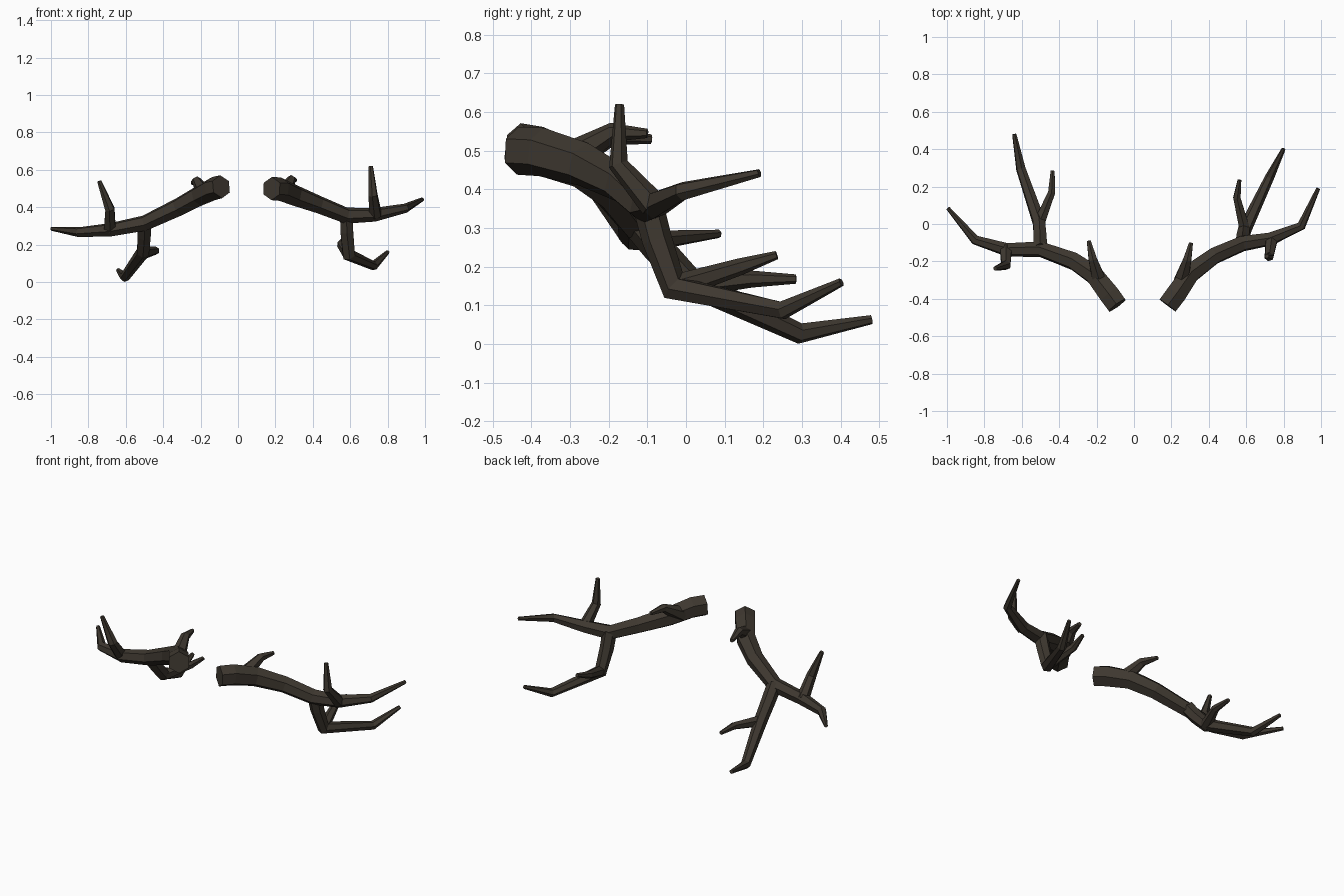
import bpy, math
from mathutils import Vector

horn = bpy.data.materials.new("dark brown horn")
horn.diffuse_color = (0.048, 0.039, 0.029, 1)
SIDES = 6


def tine(verts, faces, path):
    """Tapered six-sided tube through (x, y, z, radius) points, capped at both ends."""
    pts = [Vector(p[:3]) for p in path]
    start = len(verts)
    n = len(pts)
    up = None
    for i, p in enumerate(pts):
        a = (p - pts[i - 1]).normalized() if i > 0 else None
        b = (pts[i + 1] - p).normalized() if i < n - 1 else None
        d = ((a or b) + (b or a)).normalized()
        # carry the ring's orientation along the path to avoid twisting
        ref = up if up is not None else (Vector((0, 0, 1)) if abs(d.z) < 0.8 else Vector((0, -1, 0)))
        up = (ref - d * ref.dot(d)).normalized()
        side = d.cross(up)
        for k in range(SIDES):
            t = 2 * math.pi * k / SIDES
            verts.append(p + (up * math.cos(t) + side * math.sin(t)) * path[i][3])
    for i in range(n - 1):
        for k in range(SIDES):
            k2 = (k + 1) % SIDES
            r = start + i * SIDES
            faces.append((r + k, r + k2, r + SIDES + k2, r + SIDES + k))
    faces.append([start + k for k in reversed(range(SIDES))])
    faces.append([start + (n - 1) * SIDES + k for k in range(SIDES)])


def antler(name, paths):
    verts, faces = [], []
    for p in paths:
        tine(verts, faces, p)
    mesh = bpy.data.meshes.new(name)
    mesh.from_pydata(verts, [], faces)
    mesh.materials.append(horn)
    mesh.update()
    ob = bpy.data.objects.new(name, mesh)
    bpy.context.collection.objects.link(ob)


# Right antler: main beam, upright tine, lower branch, small tine, brow tine
antler("right_antler", [
    [(0.18, -0.435, 0.50, 0.062), (0.225, -0.375, 0.497, 0.063), (0.30, -0.265, 0.465, 0.057),
     (0.43, -0.17, 0.415, 0.048), (0.58, -0.105, 0.355, 0.044), (0.73, -0.08, 0.36, 0.037),
     (0.895, -0.01, 0.395, 0.025), (0.985, 0.19, 0.442, 0.011)],
    [(0.735, -0.085, 0.36, 0.036), (0.722, -0.175, 0.465, 0.026), (0.71, -0.172, 0.62, 0.012)],
    [(0.58, -0.10, 0.365, 0.04), (0.582, -0.075, 0.27, 0.039), (0.592, -0.03, 0.145, 0.037),
     (0.725, 0.25, 0.087, 0.025), (0.80, 0.402, 0.16, 0.011)],
    [(0.59, -0.02, 0.15, 0.032), (0.55, 0.14, 0.20, 0.022), (0.564, 0.235, 0.23, 0.011)],
    [(0.25, -0.31, 0.475, 0.045), (0.285, -0.19, 0.548, 0.025), (0.305, -0.10, 0.545, 0.012)],
])

# Left antler: same parts, slightly different growth
antler("left_antler", [
    [(-0.09, -0.435, 0.51, 0.062), (-0.13, -0.38, 0.50, 0.063), (-0.21, -0.275, 0.46, 0.056),
     (-0.32, -0.20, 0.40, 0.05), (-0.50, -0.135, 0.315, 0.043), (-0.68, -0.138, 0.28, 0.037),
     (-0.85, -0.085, 0.267, 0.027), (-0.995, 0.085, 0.285, 0.011)],
    [(-0.685, -0.135, 0.28, 0.036), (-0.685, -0.22, 0.39, 0.028), (-0.742, -0.238, 0.54, 0.012)],
    [(-0.50, -0.135, 0.325, 0.042), (-0.502, -0.075, 0.25, 0.04), (-0.508, 0.01, 0.16, 0.037),
     (-0.605, 0.295, 0.027, 0.027), (-0.64, 0.48, 0.063, 0.012)],
    [(-0.505, 0.01, 0.155, 0.034), (-0.44, 0.17, 0.168, 0.022), (-0.435, 0.285, 0.168, 0.012)],
    [(-0.18, -0.32, 0.47, 0.045), (-0.22, -0.19, 0.54, 0.026), (-0.242, -0.09, 0.53, 0.012)],
])
